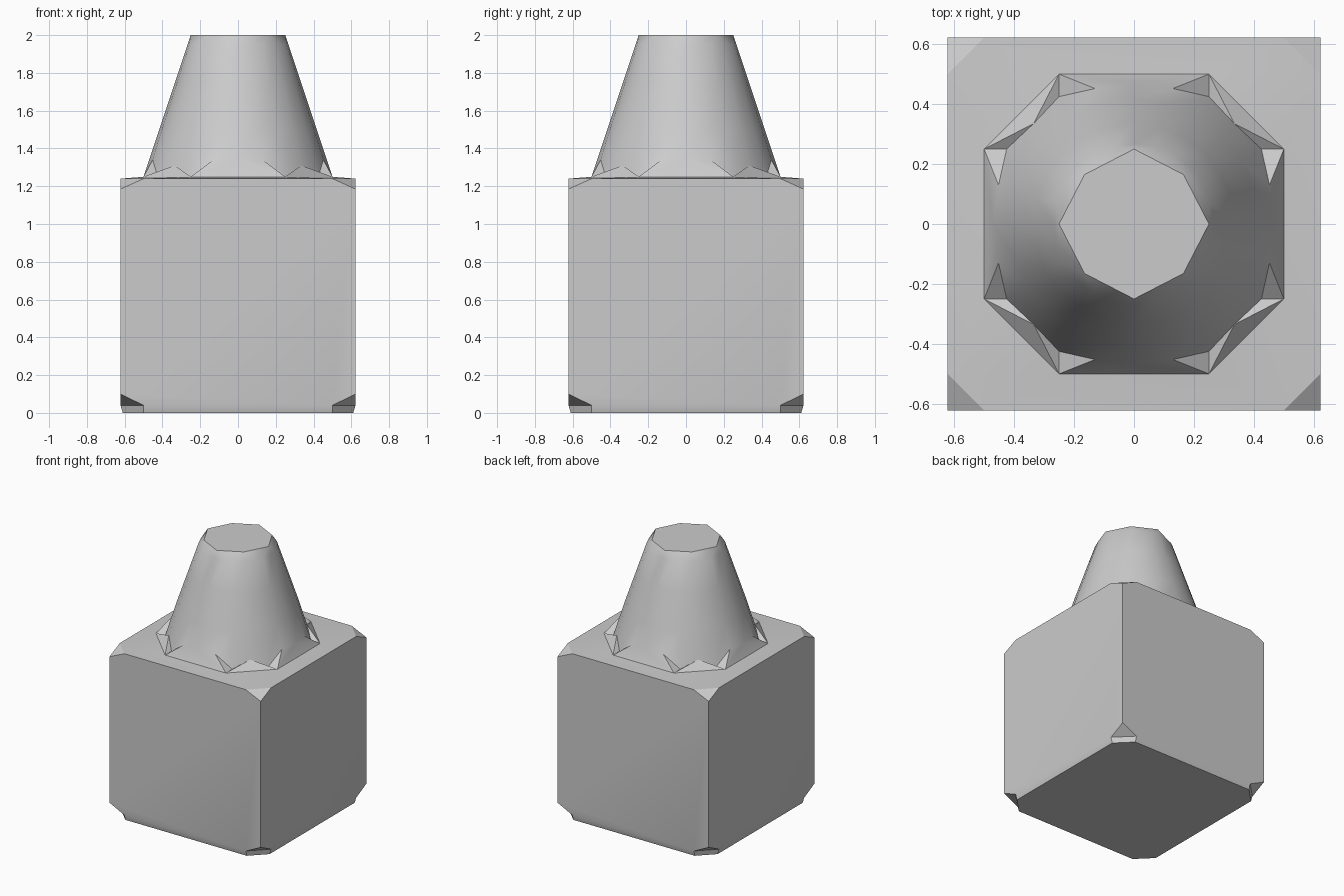
import bpy
import bmesh
import math

cube = bpy.data.objects.get("Cube")
if cube:
    bpy.data.objects.remove(cube, do_unlink=True)

grey = bpy.data.materials.new("plain_grey")
grey.use_nodes = True
GREY = (0.6, 0.6, 0.6, 1.0)
grey.diffuse_color = GREY
grey.node_tree.nodes["Principled BSDF"].inputs["Base Color"].default_value = GREY


def quarter_ring(bm, points):
    """Repeat points of the +x+y quarter by quarter turns; one closed ring."""
    ring = []
    for c, s in ((1, 0), (0, 1), (-1, 0), (0, -1)):
        for x, y, z in points:
            ring.append(bm.verts.new((x * c - y * s, x * s + y * c, z)))
    return ring


def round_ring(bm, count, radius, z):
    turn = 2 * math.pi / count
    return [bm.verts.new((radius * math.cos(i * turn), radius * math.sin(i * turn), z))
            for i in range(count)]


def bridge(bm, low, high):
    n = len(low)
    for i in range(n):
        j = (i + 1) % n
        bm.faces.new((low[i], low[j], high[j], high[i]))


def finish(bm, name):
    bmesh.ops.recalc_face_normals(bm, faces=bm.faces)
    mesh = bpy.data.meshes.new(name)
    bm.to_mesh(mesh)
    bm.free()
    mesh.materials.append(grey)
    obj = bpy.data.objects.new(name, mesh)
    bpy.context.collection.objects.link(obj)
    bpy.ops.object.select_all(action='DESELECT')
    obj.select_set(True)
    bpy.context.view_layer.objects.active = obj
    bpy.ops.object.shade_smooth_by_angle(angle=math.radians(30))


W = 0.622      # half width of the block
CHIP = 0.5     # where the corner chips begin
DECK = 1.25    # top of the block, foot of the cone


def octagon(bm, wide, narrow, z):
    return quarter_ring(bm, [(wide, narrow, z), (narrow, wide, z)])


# Block with cut top corners and notched bottom corners
bm = bmesh.new()
foot = octagon(bm, W - 0.012, CHIP, 0)
sill = octagon(bm, W, CHIP, 0.04)
low_corner = quarter_ring(bm, [(W, W, 0.1)])
high_corner = quarter_ring(bm, [(W, W, 1.185)])
rim = octagon(bm, W, CHIP, 1.24)
deck = octagon(bm, 0.5, 0.25, DECK)
bm.faces.new(foot)
bridge(bm, foot, sill)
bridge(bm, rim, deck)
for q in range(4):
    n = (q + 1) % 4
    a, b, c = 2 * q, 2 * q + 1, 2 * n
    bm.faces.new((sill[a], sill[b], low_corner[q]))
    bm.faces.new((rim[a], rim[b], high_corner[q]))
    bm.faces.new((sill[b], sill[c], low_corner[n], high_corner[n],
                  rim[c], rim[b], high_corner[q], low_corner[q]))
finish(bm, "block")

# Tapered neck: octagonal foot, creased hem, round wall, eight-sided top
bm = bmesh.new()
base = octagon(bm, 0.5, 0.25, DECK)
hem = quarter_ring(bm, [(0.47, 0, 1.34), (0.452, 0.13, 1.34), (0.425, 0.25, 1.25),
                        (0.335, 0.335, 1.31), (0.25, 0.425, 1.25), (0.13, 0.452, 1.34)])
for q in range(4):
    a, b, prev = base[2 * q], base[2 * q + 1], base[2 * q - 1]
    mid, spike, dent, diag, dent2, spike2 = hem[6 * q:6 * q + 6]
    last = hem[6 * q - 1]
    nxt = hem[(6 * q + 6) % 24]
    bm.faces.new((prev, a, mid))
    bm.faces.new((prev, mid, last))
    bm.faces.new((a, spike, mid))
    bm.faces.new((a, dent, spike))
    bm.faces.new((a, diag, dent))
    bm.faces.new((a, b, diag))
    bm.faces.new((b, dent2, diag))
    bm.faces.new((b, spike2, dent2))

below = hem
for z in (1.5, 1.75, 1.95):
    ring = round_ring(bm, 24, 0.25 + (2 - z) / 3, z)
    bridge(bm, below, ring)
    below = ring

cap = quarter_ring(bm, [(0.25, 0, 2), (0.165, 0.165, 2)])
bm.faces.new(cap)
for k in range(8):
    m = 3 * k
    bm.faces.new((below[m - 1], below[m], cap[k]))
    bm.faces.new((below[m], below[m + 1], cap[k]))
    bm.faces.new((below[m + 1], below[m + 2], cap[(k + 1) % 8], cap[k]))
finish(bm, "tapered_neck")
